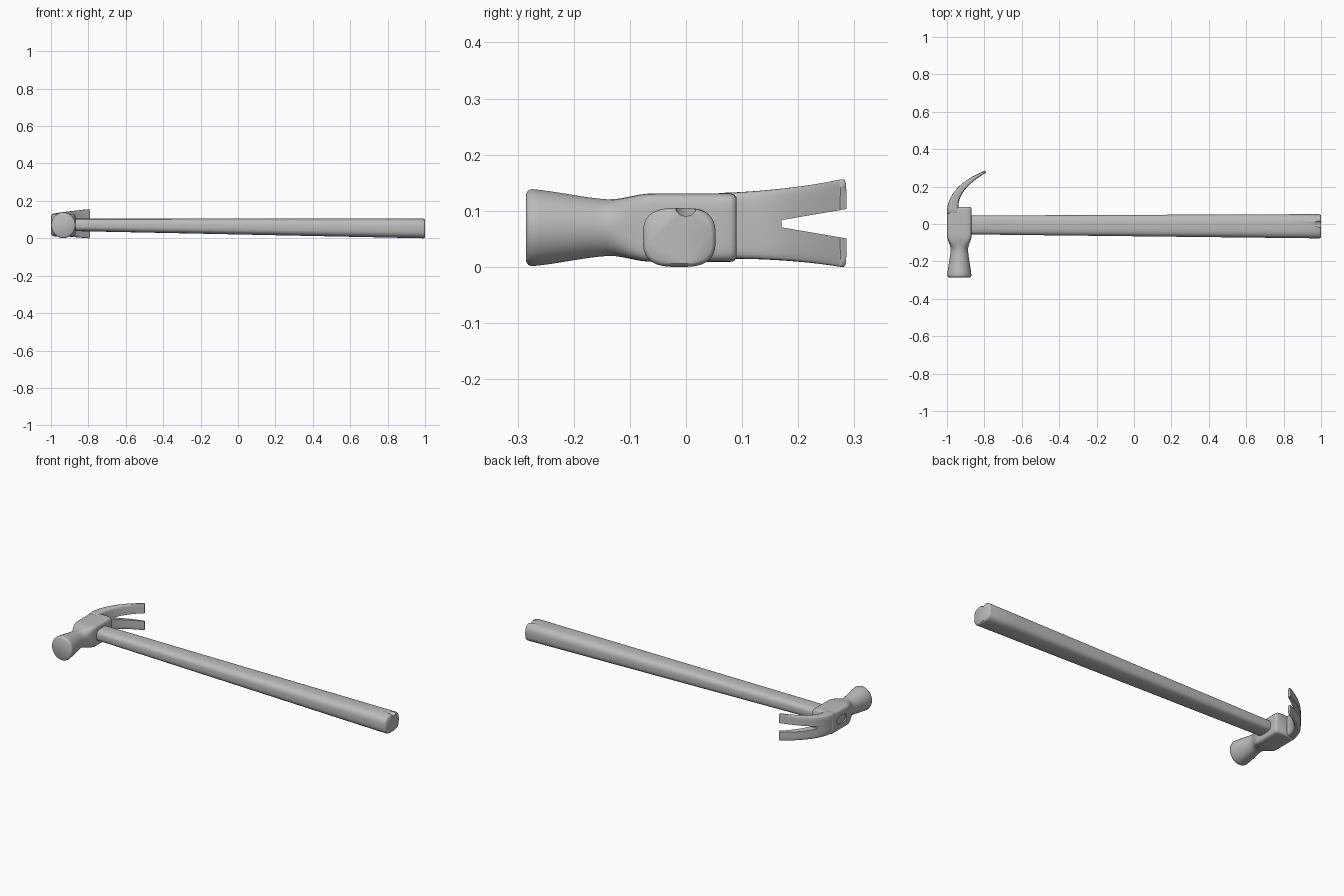
import bpy, bmesh, math
from mathutils import Vector

cube = bpy.data.objects.get("Cube")
if cube:
    bpy.data.objects.remove(cube, do_unlink=True)

grey = bpy.data.materials.new("plain_grey")
grey.use_nodes = True
shade = (0.5, 0.5, 0.5, 1)
grey.diffuse_color = shade
grey.node_tree.nodes["Principled BSDF"].inputs["Base Color"].default_value = shade

AXIS_X, AXIS_Y, AXIS_Z = Vector((1, 0, 0)), Vector((0, 1, 0)), Vector((0, 0, 1))
SIDES = 32
STEPS = 12


def lerp(start, end, t):
    return start + (end - start) * t


def smoothstep(start, end, value):
    t = min(max((value - start) / (end - start), 0), 1)
    return t * t * (3 - 2 * t)


def signed_power(value, power):
    return math.copysign(abs(value) ** power, value)


def rounded_end(end, neighbour, depth):
    """Two smaller rings that round off the open end of a loft."""
    centre, u, v, power = end
    outward = (centre - neighbour[0]).normalized() * depth
    middle = (centre + outward * 0.6, u * 0.97, v * 0.97, power)
    tip = (centre + outward, u * 0.88, v * 0.88, power)
    return middle, tip


def loft(name, rings, depth):
    """Skin superellipse rings (centre, half axis, half axis, power)."""
    middle, tip = rounded_end(rings[0], rings[1], depth)
    far_middle, far_tip = rounded_end(rings[-1], rings[-2], depth)
    bm = bmesh.new()
    loops = []
    for centre, u, v, power in [tip, middle, *rings, far_middle, far_tip]:
        loop = []
        for side in range(SIDES):
            angle = math.tau * (side + 0.5) / SIDES
            across = signed_power(math.cos(angle), 2 / power)
            along = signed_power(math.sin(angle), 2 / power)
            loop.append(bm.verts.new(centre + u * across + v * along))
        loops.append(loop)
    for near, far in zip(loops, loops[1:]):
        for i in range(SIDES):
            bm.faces.new((near[i - 1], near[i], far[i], far[i - 1]))
    bm.faces.new(loops[0])
    bm.faces.new(loops[-1])
    bmesh.ops.recalc_face_normals(bm, faces=bm.faces)
    mesh = bpy.data.meshes.new(name)
    bm.to_mesh(mesh)
    bm.free()
    mesh.materials.append(grey)
    obj = bpy.data.objects.new(name, mesh)
    bpy.context.collection.objects.link(obj)
    return obj


def wedge(name, apex, direction, spread):
    """Triangular prism along x, opening from its apex line."""
    bm = bmesh.new()
    opening = apex + direction
    corners = (apex + spread * 0.2, apex - spread * 0.2,
               opening - spread, opening + spread)
    face = bm.faces.new([bm.verts.new(c - AXIS_X * 0.2) for c in corners])
    swept = bmesh.ops.extrude_face_region(bm, geom=[face])["geom"]
    moved = [g for g in swept if isinstance(g, bmesh.types.BMVert)]
    bmesh.ops.translate(bm, verts=moved, vec=AXIS_X * 0.4)
    bmesh.ops.recalc_face_normals(bm, faces=bm.faces)
    mesh = bpy.data.meshes.new(name)
    bm.to_mesh(mesh)
    bm.free()
    mesh.materials.append(grey)
    obj = bpy.data.objects.new(name, mesh)
    bpy.context.collection.objects.link(obj)
    return obj


def cut(obj, cutter):
    """Subtract the cutter for good, then delete it."""
    modifier = obj.modifiers.new("cut", 'BOOLEAN')
    modifier.operation = 'DIFFERENCE'
    modifier.solver = 'EXACT'
    modifier.object = cutter
    bpy.context.view_layer.objects.active = obj
    bpy.ops.object.modifier_apply(modifier=modifier.name)
    bpy.data.objects.remove(cutter, do_unlink=True)


def smooth(obj):
    bpy.ops.object.select_all(action='DESELECT')
    obj.select_set(True)
    bpy.context.view_layer.objects.active = obj
    bpy.ops.object.shade_smooth_by_angle(angle=math.radians(40))


# Handle: level on top, tapering on the other sides towards the head
def handle_ring(t):
    top, bottom = 0.105, lerp(0.04, 0, t)
    centre = Vector((lerp(-0.95, 0.99, t), lerp(-0.005, -0.012, t),
                     (top + bottom) / 2))
    return (centre, AXIS_Y * lerp(0.05, 0.065, t),
            AXIS_Z * (top - bottom) / 2, 3)


handle = loft("handle", [handle_ring(i / STEPS) for i in range(STEPS + 1)], 0.01)

# Small dip in the top edge of the grip end
dip_start, dip_end = Vector((0.97, 0, 0.12)), Vector((1, 0, 0.11))
cut(handle, loft("dip_cutter", [(p, AXIS_Y * 0.02, AXIS_Z * 0.02, 2)
                                for p in (dip_start, dip_end)], 0.02))
smooth(handle)


# Head: flared round face and neck that blend into a squared cheek
def head_ring(t):
    y = lerp(-0.275, 0.08, t)
    square = smoothstep(-0.14, -0.06, y)
    flare = smoothstep(-0.12, -0.3, y)
    radius = lerp(0.05, 0.07, flare)
    return (Vector((-0.934, y, 0.07)),
            AXIS_X * lerp(radius - 0.004, 0.066, square),
            AXIS_Z * lerp(radius, 0.061, square), lerp(2, 7, square))


head_steps = STEPS * 2
head = loft("hammer_head",
            [head_ring(i / head_steps) for i in range(head_steps + 1)], 0.01)

# Shallow eye in the end of the head opposite the handle
eye = Vector((-1.01, 0, 0.07))
cut(head, loft("eye_cutter", [(p, AXIS_Y * 0.045, AXIS_Z * 0.025, 2.5)
                              for p in (eye - AXIS_X * 0.02, eye)], 0.015))
smooth(head)

# Claw: thins and widens along a curve bending towards the handle
root, bend, tip = Vector((-1, 0.06, 0)), Vector((-1, 0.2, 0)), Vector((-0.8, 0.285, 0))


def claw_ring(t):
    outer = root.lerp(bend, t).lerp(bend.lerp(tip, t), t)
    inward = (bend - root).lerp(tip - bend, t).cross(AXIS_Z).normalized()
    half = lerp(0.033, 0.007, t)
    height = AXIS_Z * lerp(0.073, 0.078, t)
    return (outer + inward * half + height, inward * half,
            AXIS_Z * lerp(0.059, 0.078, t * t), 6)


claw = loft("claw", [claw_ring(i / STEPS) for i in range(STEPS + 1)], 0.004)

# Tapered nail slot that splits the claw into two prongs
cut(claw, wedge("slot_cutter", Vector((-0.9, 0.17, 0.077)),
                AXIS_Y * 0.15, AXIS_Z * 0.032))
smooth(claw)
